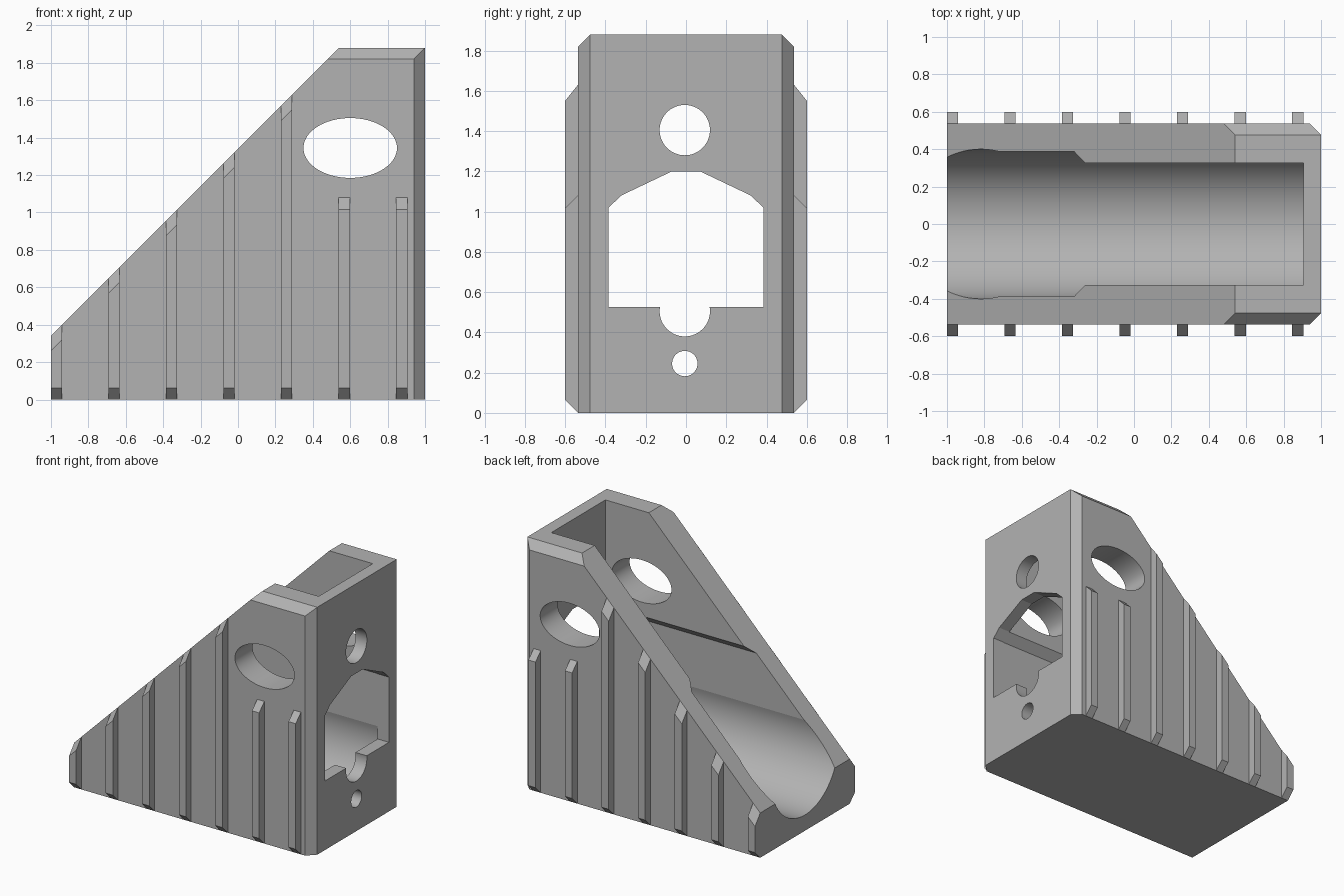
import bpy, bmesh
from math import sin, cos, pi, asin, radians
from mathutils import Vector

cube = bpy.data.objects.get("Cube")
if cube:
    bpy.data.objects.remove(cube, do_unlink=True)

grey = bpy.data.materials.new("plain grey")
grey.use_nodes = True
grey.diffuse_color = (0.45, 0.45, 0.45, 1)
grey.node_tree.nodes["Principled BSDF"].inputs["Base Color"].default_value = grey.diffuse_color

HALF = 0.537          # half width of the body
RIB = 0.6             # half width over the ribs
SLOPE = 1.34          # the ramp is z = x + SLOPE


def add_prism(bm, points, axis, lo, hi):
    """Extrude a 2D outline (y,z for axis x, x,z for axis y) from lo to hi."""
    place = (lambda p, d: (d, p[0], p[1])) if axis == "x" else (lambda p, d: (p[0], d, p[1]))
    rings = [[bm.verts.new(place(p, d)) for p in points] for d in (lo, hi)]
    n = len(points)
    faces = [bm.faces.new(r) for r in rings]
    for i in range(n):
        j = (i + 1) % n
        faces.append(bm.faces.new((rings[0][i], rings[0][j], rings[1][j], rings[1][i])))
    bmesh.ops.recalc_face_normals(bm, faces=faces)


def trim(bm, point, normal):
    """Slice off a convex solid beyond a plane and cap it."""
    geom = bm.verts[:] + bm.edges[:] + bm.faces[:]
    bmesh.ops.bisect_plane(bm, geom=geom, dist=1e-5, plane_co=Vector(point),
                           plane_no=Vector(normal).normalized(), clear_outer=True)
    rim = [e for e in bm.edges if e.is_boundary]
    if rim:
        bmesh.ops.holes_fill(bm, edges=rim)
    bmesh.ops.recalc_face_normals(bm, faces=bm.faces[:])


def make_object(name, bm):
    mesh = bpy.data.meshes.new(name)
    bm.to_mesh(mesh)
    bm.free()
    mesh.materials.append(grey)
    obj = bpy.data.objects.new(name, mesh)
    bpy.context.collection.objects.link(obj)
    return obj


def activate(obj):
    bpy.ops.object.select_all(action="DESELECT")
    obj.select_set(True)
    bpy.context.view_layer.objects.active = obj


def cut(target, points, axis, lo, hi):
    bm = bmesh.new()
    add_prism(bm, points, axis, lo, hi)
    cutter = make_object("cutter", bm)
    cutter.hide_render = True
    mod = target.modifiers.new("cut", "BOOLEAN")
    mod.operation, mod.solver, mod.object = "DIFFERENCE", "EXACT", cutter
    activate(target)
    bpy.ops.object.modifier_apply(modifier=mod.name)
    bpy.data.objects.remove(cutter, do_unlink=True)


def arc(u, v, ru, rv, start=0, end=2 * pi, n=64):
    return [(u + ru * cos(start + (end - start) * i / n),
             v + rv * sin(start + (end - start) * i / n)) for i in range(n)]


def mirrored(half):
    return half + [(-u, v) for u, v in reversed(half)]


# Body: ramp-shaped block with chamfered back corners and top edges
bm = bmesh.new()
add_prism(bm, [(-1, 0), (1, 0), (1, 1.88), (0.54, 1.88), (-1, 0.34)], "y", -HALF, HALF)
for s in (-1, 1):
    trim(bm, (1, s * (HALF - 0.06), 0), (1, s, 0))
    trim(bm, (0, s * (HALF - 0.06), 1.88), (0, s, 1))
body = make_object("body", bm)

# Cavity: round trough, straight sides, narrowing to the upper slot
lean = asin(0.1 / 0.4)
trough = arc(0, 0.52, 0.4, 0.4, -pi - lean, lean, 52)
trough.append((0.387, 0.62))
sides = [(0.387, 1.02), (0.325, 1.08), (0.325, 2.1)]
cut(body, trough + mirrored(sides), "x", -1.1, 0.905)

# Back wall: connector opening, notch and two screw holes
cut(body, mirrored([(0.384, 0.525), (0.384, 1.02), (0.322, 1.08), (0.07, 1.2)]), "x", 0.86, 1.1)
for z, r in ((0.505, 0.125), (0.245, 0.063), (1.405, 0.125)):
    cut(body, arc(-0.006, z, r, r), "x", 0.8, 1.1)

# Oval holes through both side walls
cut(body, arc(0.6, 1.345, 0.25, 0.16), "y", -1, 1)

activate(body)
bpy.ops.object.shade_smooth_by_angle(angle=radians(10))

# Grip ribs: chamfered at both ends, ending on the ramp or below the oval holes
for i in range(7):
    x = -1 + i * 0.3075
    bm = bmesh.new()
    add_prism(bm, [(x, 0), (x + 0.06, 0), (x + 0.06, 2), (x, 2)], "y", HALF, RIB)
    trim(bm, (x, HALF, 0), (0, 1, -1))
    if i < 5:
        trim(bm, (x, HALF, x + SLOPE), (-1, 1.25, 1))
    else:
        trim(bm, (x, HALF, 1.08), (0, 1, 1))
    rib = make_object(f"grip_rib_{i + 1}", bm)
    mirror = rib.modifiers.new("mirror", "MIRROR")
    mirror.use_axis = (False, True, False)
